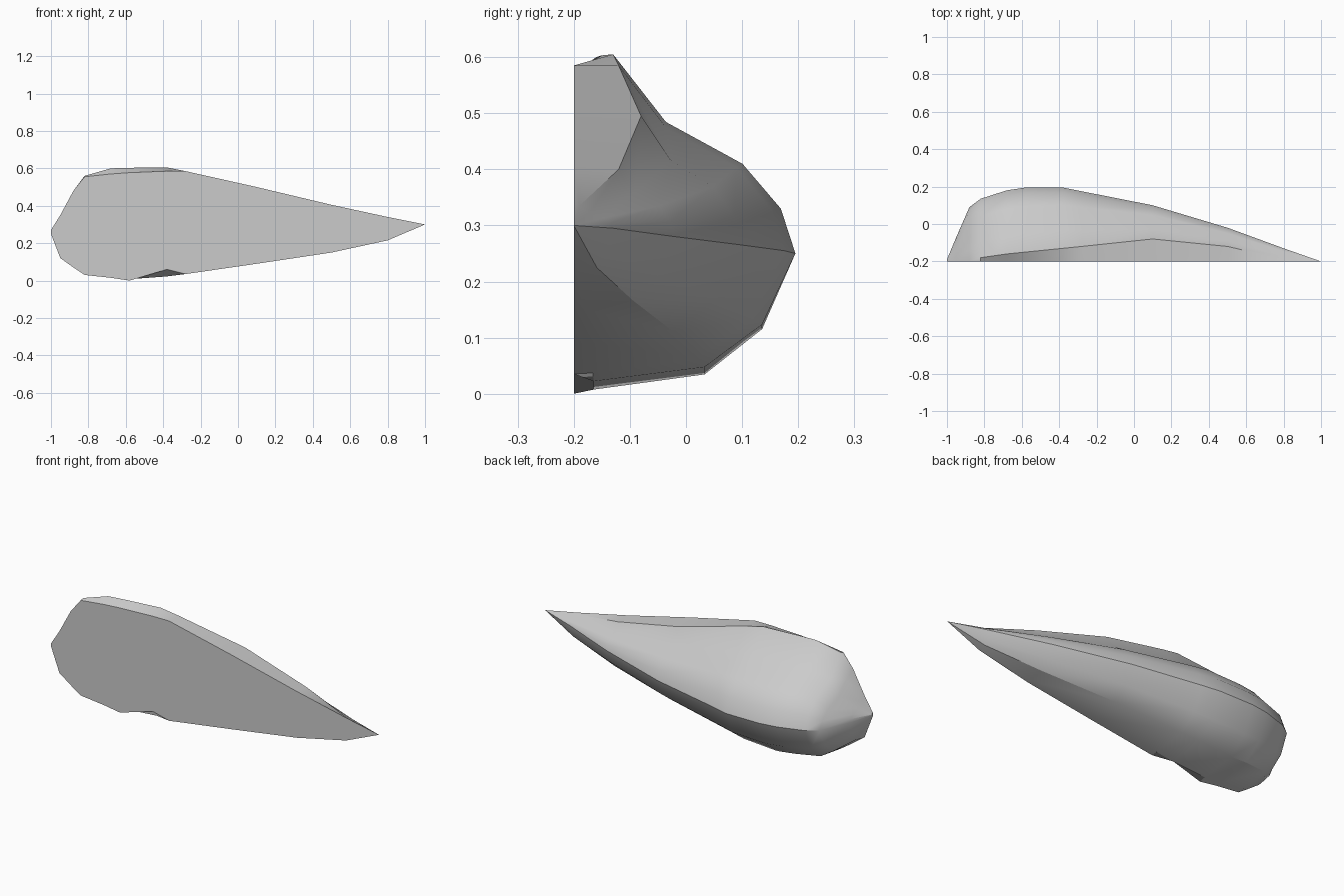
import bpy
import bmesh
import math

default_cube = bpy.data.objects.get("Cube")
if default_cube:
    bpy.data.objects.remove(default_cube, do_unlink=True)

FRONT = -0.2  # plane of the flat cut face

# Stations along the length:
# x, front top z, front bottom z, keel z, ridge y, ridge z, widest y, widest z
STATIONS = [
    (-1, .27, .25, .25, -.195, .265, -.19, .26),
    (-.95, .35, .12, .12, -.17, .33, -.07, .25),
    (-.88, .48, .07, .07, -.14, .44, .09, .25),
    (-.82, .555, .03, .03, -.18, .56, .135, .25),
    (-.68, .57, .015, .015, -.16, .6, .18, .25),
    (-.58, .577, .0, .005, -.15, .603, .195, .25),
    (-.38, .585, .06, .02, -.13, .605, .195, .25),
    (-.28, .585, .035, .035, -.12, .585, .175, .255),
    (.1, .5, .09, .09, -.08, .495, .1, .265),
    (.5, .405, .15, .15, -.12, .4, -.02, .28),
    (.8, .34, .215, .215, -.19, .335, -.13, .295),
]

# Cross-section shape as fractions of the way to the widest point
UPPER = [(.29, .34), (.71, .55), (.92, .775)]
LOWER = [(.85, .45), (.59, .12), (.09, .01)]


def section(station):
    """Closed outline of one slice, from the front top around the back."""
    x, top, bottom, keel, ridge_y, ridge_z, wide_y, wide_z = station
    outline = [(x, FRONT, top), (x, ridge_y, ridge_z)]
    for across, down in UPPER:
        outline.append((x, ridge_y + across * (wide_y - ridge_y),
                        ridge_z + down * (wide_z - ridge_z)))
    outline.append((x, wide_y, wide_z))
    for across, up in LOWER:
        outline.append((x, FRONT + across * (wide_y - FRONT),
                        keel + up * (wide_z - keel)))
    outline.append((x, FRONT, bottom))
    return outline


def make_material(name, colour):
    material = bpy.data.materials.new(name)
    material.use_nodes = True
    material.diffuse_color = colour
    shader = next(n for n in material.node_tree.nodes
                  if n.type == "BSDF_PRINCIPLED")
    shader.inputs["Base Color"].default_value = colour
    return material


# Loft the half teardrop through its slices
bm = bmesh.new()
rings = [[bm.verts.new(point) for point in section(s)] for s in STATIONS]
for ring, following in zip(rings, rings[1:]):
    for i in range(len(ring)):
        j = (i + 1) % len(ring)
        bm.faces.new((ring[i], ring[j], following[j], following[i]))

# Close the blunt end and draw the other end to a point
bm.faces.new(rings[0])
tip = bm.verts.new((1, FRONT, .3))
last = rings[-1]
for i in range(len(last)):
    bm.faces.new((last[i], last[(i + 1) % len(last)], tip))

bmesh.ops.recalc_face_normals(bm, faces=bm.faces)
mesh = bpy.data.meshes.new("half_teardrop_shard")
bm.to_mesh(mesh)
bm.free()

shard = bpy.data.objects.new("half_teardrop_shard", mesh)
bpy.context.collection.objects.link(shard)
mesh.materials.append(make_material("light grey", (.6, .6, .6, 1)))

# Soft back, crisp rim
bpy.ops.object.select_all(action="DESELECT")
shard.select_set(True)
bpy.context.view_layer.objects.active = shard
bpy.ops.object.shade_smooth_by_angle(angle=math.radians(30))
